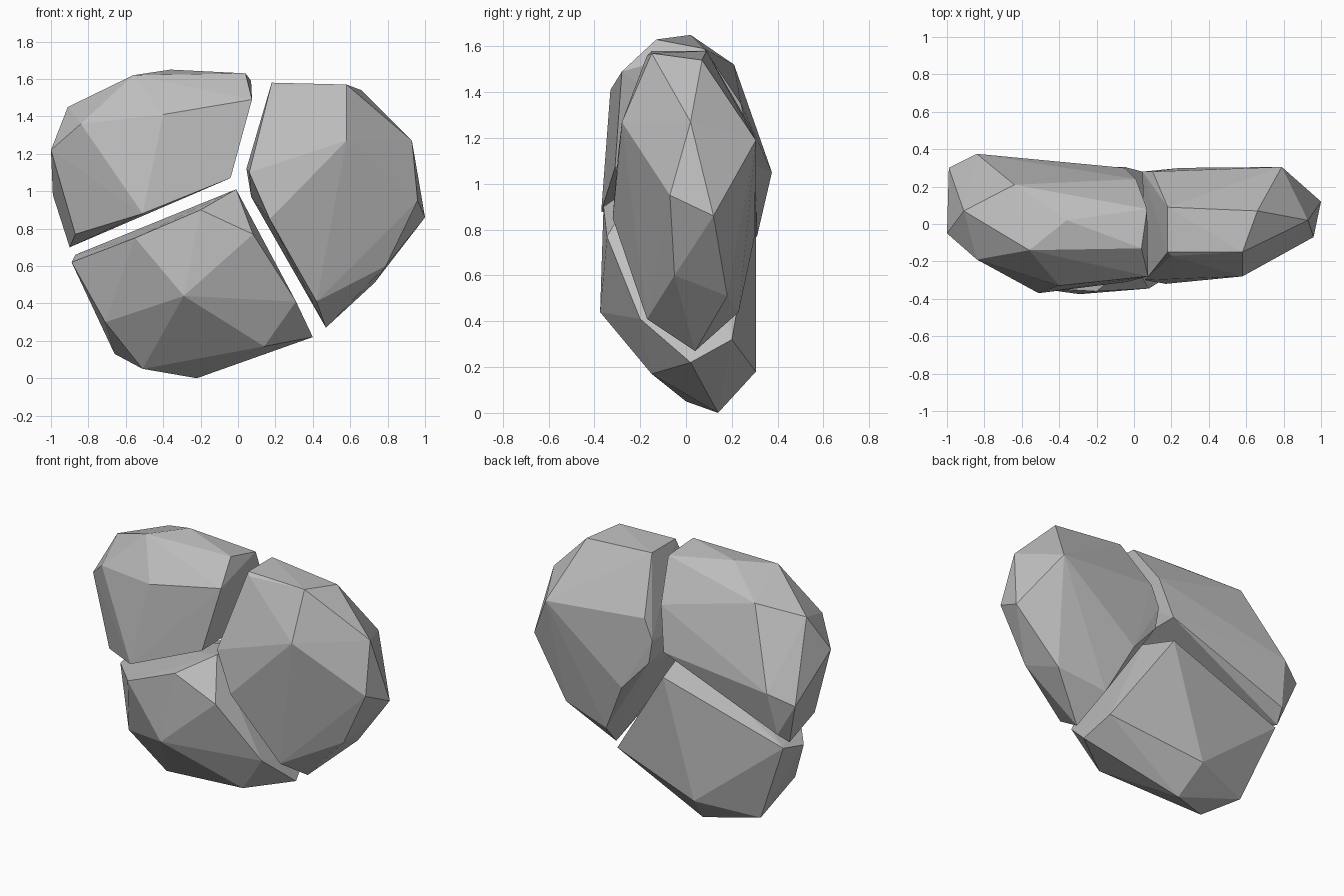
import bpy
import bmesh
from mathutils import Vector

# Remove only the default cube
default_cube = bpy.data.objects.get("Cube")
if default_cube:
    bpy.data.objects.remove(default_cube, do_unlink=True)


def make_material(name, colour):
    material = bpy.data.materials.new(name)
    material.use_nodes = True
    material.diffuse_color = colour
    shader = material.node_tree.nodes["Principled BSDF"]
    shader.inputs["Base Color"].default_value = colour
    shader.inputs["Roughness"].default_value = 0.9
    return material


stone_grey = make_material("stone grey", (0.52, 0.52, 0.52, 1))


def make_chunk(name, corners, material):
    """Wrap a faceted convex stone around its corner points."""
    bm = bmesh.new()
    for corner in corners:
        bm.verts.new(Vector(corner))
    hull = bmesh.ops.convex_hull(bm, input=bm.verts[:], use_existing_faces=False)
    leftovers = {
        item
        for key in ("geom_interior", "geom_unused")
        for item in hull[key]
        if isinstance(item, bmesh.types.BMVert)
    }
    bmesh.ops.delete(bm, geom=list(leftovers), context="VERTS")
    bmesh.ops.recalc_face_normals(bm, faces=bm.faces[:])
    for face in bm.faces:
        face.smooth = False
    mesh = bpy.data.meshes.new(name)
    bm.to_mesh(mesh)
    bm.free()
    mesh.materials.append(material)
    chunk = bpy.data.objects.new(name, mesh)
    bpy.context.scene.collection.objects.link(chunk)
    return chunk


# Upper stone: crown and outer side, then the two split faces
upper_corners = [
    (-.36, .02, 1.65), (-.56, -.14, 1.62), (.04, -.13, 1.63),
    (-.64, .21, 1.52), (-.91, .07, 1.45), (-.4, -.33, 1.41),
    (-.84, -.19, 1.36), (-1, -.05, 1.22), (-.84, .375, 1.05),
    (-.99, .3, .98), (.07, .08, 1.59), (.075, -.28, 1.49),
    (.01, .24, 1.35), (-.05, .3, 1.08), (-.04, -.31, 1.07),
    (-.51, -.37, .88), (-.87, -.07, .77), (-.9, .23, .7),
    (-.87, .31, .77),
]

# Side stone: rounded outside, then the long split face
side_corners = [
    (.2, -.17, 1.56), (.18, -.15, 1.58), (.18, .09, 1.58),
    (.58, -.15, 1.57), (.66, .07, 1.54), (.93, .02, 1.27),
    (.58, -.28, 1.27), (.79, .305, 1.19), (1, .12, .86),
    (.96, -.07, .95), (.79, -.05, .6), (.73, .18, .51),
    (.47, .04, .27), (.42, -.17, .41), (.17, -.32, .85),
    (.06, -.3, 1.1), (.1, .28, 1.25), (.045, .28, 1.12),
    (.07, .28, .97), (.25, .3, .77), (.41, .23, .44),
]

# Lower stone: base and outer side, then the pointed split top
lower_corners = [
    (-.22, .14, 0), (-.51, 0, .05), (-.66, .18, .13),
    (.14, -.15, .17), (.4, .02, .22), (-.27, .305, .18),
    (-.71, -.1, .3), (-.29, -.375, .44), (.31, -.2, .41),
    (.35, .2, .32), (-.87, .25, .66), (-.89, .07, .62),
    (-.55, -.34, .75), (.08, -.345, .77), (-.2, -.36, .9),
    (-.01, -.2, 1.01), (-.02, .06, .99), (-.05, .305, .92),
]

for part_name, part_corners in (
    ("upper_stone", upper_corners),
    ("side_stone", side_corners),
    ("lower_stone", lower_corners),
):
    make_chunk(part_name, part_corners, stone_grey)
